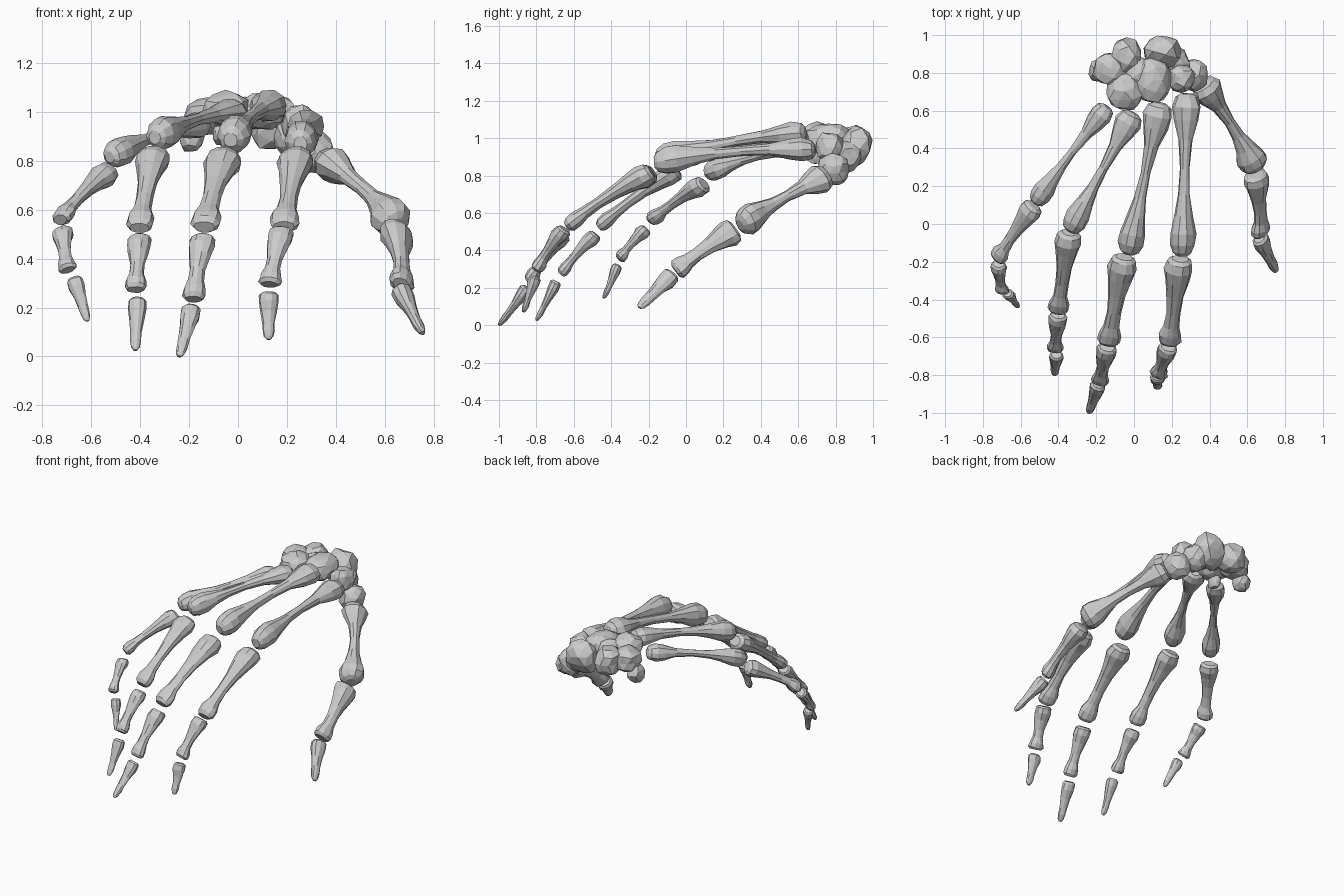
import bpy, bmesh, math, random
from mathutils import Vector, Matrix, noise

if "Cube" in bpy.data.objects:
    bpy.data.objects.remove(bpy.data.objects["Cube"])

random.seed(4)
SIDES = 10

# Bone profiles: (position along bone, half width, half height)
PROFILES = {
    "metacarpal": [(0, .034, .030), (.02, .060, .052), (.08, .078, .066), (.16, .066, .055),
                   (.28, .038, .036), (.46, .026, .029), (.62, .032, .033), (.75, .050, .053),
                   (.86, .069, .073), (.93, .068, .072), (.98, .050, .054), (1, .028, .030)],
    "proximal": [(0, .045, .036), (.03, .068, .056), (.12, .076, .064), (.24, .064, .054),
                 (.42, .046, .038), (.62, .037, .032), (.78, .041, .035), (.88, .056, .044),
                 (.96, .056, .042), (1, .042, .028)],
    "middle": [(0, .040, .030), (.04, .052, .042), (.16, .054, .046), (.32, .045, .037),
               (.55, .033, .028), (.72, .033, .029), (.85, .045, .037), (.95, .046, .035),
               (1, .034, .022)],
    "distal": [(0, .030, .024), (.05, .041, .034), (.20, .041, .034), (.42, .032, .025),
               (.65, .025, .019), (.82, .024, .018), (.94, .019, .013), (1, .009, .007)],
}

# Start and end of each bone, wrist to tip
KINDS = ["metacarpal", "proximal", "middle", "distal"]
FINGERS = {
    "index": (1.0, [((.28, .69, .94), (.255, -.17, .87)), ((.245, -.17, .83), (.185, -.65, .52)),
                    ((.185, -.64, .53), (.125, -.81, .28)), ((.125, -.80, .275), (.125, -.87, .07))]),
    "middle": (1.0, [((.14, .64, 1.03), (-.03, -.16, .885)), ((-.05, -.16, .83), (-.14, -.65, .52)),
                     ((-.14, -.64, .50), (-.185, -.85, .22)), ((-.185, -.84, .215), (-.24, -1.0, .0))]),
    "ring": (.92, [((-.005, .59, 1.0), (-.34, -.04, .895)), ((-.34, -.03, .84), (-.405, -.48, .515)),
                   ((-.40, -.47, .50), (-.42, -.68, .26)), ((-.41, -.685, .25), (-.42, -.80, .025))]),
    "little": (.82, [((-.14, .62, .95), (-.525, .11, .815)), ((-.52, .11, .765), (-.735, -.20, .55)),
                     ((-.72, -.20, .53), (-.695, -.37, .34)), ((-.675, -.36, .335), (-.615, -.44, .145))]),
    "thumb": (1.1, [((.36, .75, .80), (.65, .29, .535)), ((.64, .28, .525), (.67, -.07, .28)),
                    ((.66, -.06, .285), (.755, -.25, .095))]),
}


def finish(bm, name):
    bmesh.ops.recalc_face_normals(bm, faces=bm.faces)
    mesh = bpy.data.meshes.new(name)
    bm.to_mesh(mesh)
    bm.free()
    ob = bpy.data.objects.new(name, mesh)
    bpy.context.collection.objects.link(ob)


def bone(name, kind, start, end, size):
    a, b = Vector(start), Vector(end)
    axis = (b - a).normalized()
    # Leave the joint gaps open
    if kind != "metacarpal":
        a += axis * .017
        if kind != "distal":
            b -= axis * .017
    # Thumb is rolled towards the palm
    ref = Vector((.6, .2, .7)) if "thumb" in name else Vector((0, 0, 1))
    if "little" in name:
        ref = Vector((-.4, 0, 1))
    side = axis.cross(ref).normalized()
    up = side.cross(axis).normalized()
    length = (b - a).length
    bm = bmesh.new()
    rings = []
    for t, w, h in PROFILES[kind]:
        bow = up * length * .10 * (t * (1 - t)) * (1 if kind != "distal" else -.5)
        centre = a.lerp(b, t) + bow
        ring = []
        for i in range(SIDES):
            ang = 2 * math.pi * i / SIDES
            c, s = math.cos(ang), math.sin(ang)
            k = size * random.uniform(.94, 1.06)
            # Shaft is flatter on the palm side, with paired knuckle lobes at the far end
            if s < 0 and .2 < t < .8:
                k *= 1 + .12 * s
            if t > .85 and kind in ("proximal", "middle"):
                k *= 1 + .12 * abs(c) - .05
            ring.append(bm.verts.new(centre + side * c * w * k + up * s * h * k))
        rings.append(ring)
    for r0, r1 in zip(rings, rings[1:]):
        for i in range(SIDES):
            j = (i + 1) % SIDES
            bm.faces.new((r0[i], r0[j], r1[j], r1[i]))
    bm.faces.new(rings[0])
    bm.faces.new(rings[-1])
    finish(bm, name)


def carpal(name, loc, radii, tilt=(0, 0, 0)):
    bm = bmesh.new()
    bmesh.ops.create_icosphere(bm, subdivisions=2, radius=1)
    seed = Vector(loc) * 9
    for v in bm.verts:
        d = v.co.normalized()
        # Squared-off, lumpy pebble
        box = 1 / max(abs(d.x), abs(d.y), abs(d.z))
        v.co = d * (.84 + .16 * box + .2 * noise.noise(d * 1.5 + seed))
    rot = Matrix.Identity(4)
    for ang, ax in zip(tilt, "XYZ"):
        rot = Matrix.Rotation(math.radians(ang), 4, ax) @ rot
    bmesh.ops.transform(bm, verts=bm.verts,
                        matrix=Matrix.Translation(loc) @ rot @ Matrix.Diagonal((*radii, 1)))
    finish(bm, name)


# Finger and thumb bones
for finger, (size, bones) in FINGERS.items():
    kinds = KINDS if len(bones) == 4 else ["metacarpal", "proximal", "distal"]
    for kind, (start, end) in zip(kinds, bones):
        k = size
        if finger == "thumb":
            k = {"metacarpal": 1.12, "proximal": 1.03, "distal": 1.25}[kind]
        bone(f"{finger}_{kind}", kind, start, end, k)

# Wrist bones
carpal("scaphoid", (.15, .905, .955), (.102, .088, .115), (-20, 0, 0))
carpal("scaphoid_tubercle", (.22, .85, .90), (.075, .085, .085))
carpal("lunate", (-.04, .89, .975), (.08, .098, .095))
carpal("triquetrum", (-.125, .82, .98), (.09, .088, .08))
carpal("pisiform", (-.19, .81, .895), (.052, .058, .062))
carpal("hamate", (-.05, .70, 1.0), (.10, .10, .08), (0, 0, 25))
carpal("hamate_hook", (-.07, .69, .92), (.035, .05, .06))
carpal("capitate", (.10, .76, 1.0), (.095, .125, .08))
carpal("capitate_head", (.03, .80, .99), (.08, .08, .07))
carpal("trapezoid", (.25, .77, .95), (.075, .075, .082))
carpal("trapezium", (.315, .79, .835), (.075, .085, .085), (0, 20, 0))
